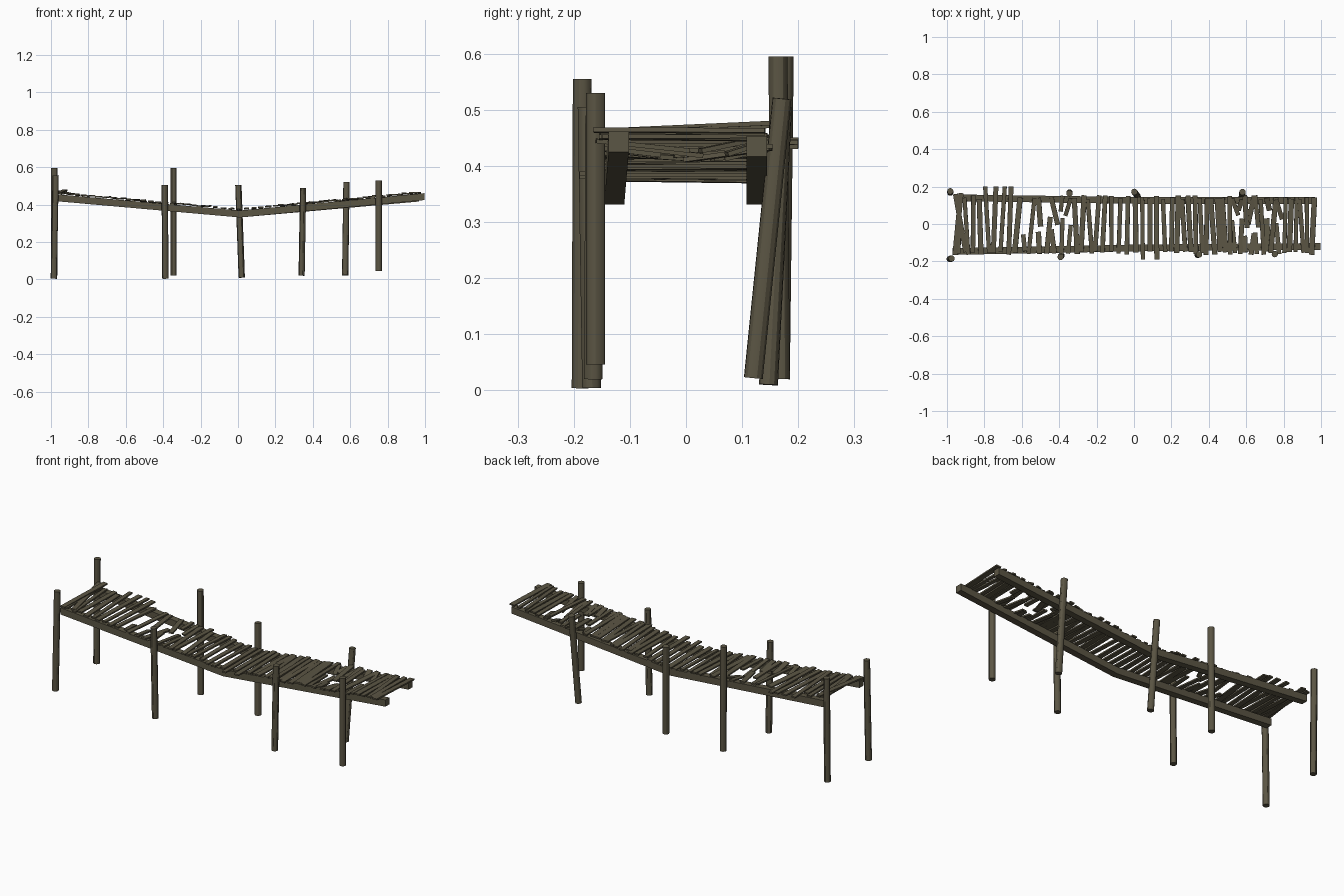
import bpy, bmesh, math, random
from mathutils import Vector, Matrix

old = bpy.data.objects.get("Cube")
if old:
    bpy.data.objects.remove(old, do_unlink=True)
rng = random.Random(7)

wood = bpy.data.materials.new("weathered wood")
wood.use_nodes = True
colour = (0.105, 0.092, 0.058, 1)
wood.diffuse_color = colour
wood.node_tree.nodes["Principled BSDF"].inputs["Base Color"].default_value = colour


def finish(name, bm):
    bmesh.ops.recalc_face_normals(bm, faces=bm.faces)
    mesh = bpy.data.meshes.new(name)
    bm.to_mesh(mesh)
    bm.free()
    mesh.materials.append(wood)
    ob = bpy.data.objects.new(name, mesh)
    bpy.context.collection.objects.link(ob)
    return ob


def post(name, foot, head, radius=0.017):
    foot, head = Vector(foot), Vector(head)
    axis = head - foot
    bm = bmesh.new()
    bmesh.ops.create_cone(bm, cap_ends=True, segments=12, radius1=radius,
                          radius2=radius, depth=axis.length)
    turn = axis.to_track_quat('Z', 'Y').to_matrix().to_4x4()
    bm.transform(Matrix.Translation((foot + head) / 2) @ turn)
    ob = finish(name, bm)
    bpy.ops.object.select_all(action='DESELECT')
    ob.select_set(True)
    bpy.context.view_layer.objects.active = ob
    bpy.ops.object.shade_smooth_by_angle()


def rail(name, stations, width=0.036, height=0.037):
    # Square beam swept through the stations
    bm = bmesh.new()
    rings = []
    for x, y, z in stations:
        rings.append([bm.verts.new((x, y + a * width / 2, z + b * height / 2))
                      for a, b in ((-1, -1), (1, -1), (1, 1), (-1, 1))])
    for r, s in zip(rings, rings[1:]):
        for i in range(4):
            j = (i + 1) % 4
            bm.faces.new((r[i], r[j], s[j], s[i]))
    bm.faces.new(rings[0])
    bm.faces.new(rings[-1])
    finish(name, bm)


def board(bm, a, b, width, thick=0.008, roll=0.0):
    # One thin plank between two end points
    a, b = Vector(a), Vector(b)
    along = (b - a).normalized()
    side = along.cross(Vector((0, 0, 1))).normalized()
    up = side.cross(along)
    basis = Matrix((side, along, up)).transposed().to_4x4()
    m = (Matrix.Translation((a + b) / 2) @ basis @ Matrix.Rotation(roll, 4, 'Y')
         @ Matrix.Diagonal((width, (b - a).length, thick, 1)))
    bmesh.ops.create_cube(bm, size=1, matrix=m)


# Leaning posts on both sides
post("front_post_1", (-0.985, -0.187, 0.004), (-0.975, -0.185, 0.555))
post("front_post_2", (-0.388, -0.168, 0.004), (-0.392, -0.176, 0.505))
post("front_post_3", (0.34, -0.165, 0.02), (0.348, -0.163, 0.49))
post("front_post_4", (0.753, -0.161, 0.046), (0.753, -0.161, 0.53))
post("back_post_1", (-0.982, 0.168, 0.02), (-0.982, 0.175, 0.595))
post("back_post_2", (-0.345, 0.168, 0.02), (-0.345, 0.164, 0.595))
post("back_post_3", (0.02, 0.147, 0.01), (0.002, 0.172, 0.505))
post("back_post_4", (0.573, 0.12, 0.022), (0.58, 0.171, 0.52))

# Sagging side beams
rail("front_beam", [(-0.97, -0.147, 0.437), (0.01, -0.128, 0.35), (0.998, -0.12, 0.443)])
rail("back_beam", [(-0.95, 0.14, 0.435), (0.01, 0.126, 0.35), (0.967, 0.126, 0.435)])


def deck_height(x):
    return 0.369 + abs(x - 0.01) * (0.094 if x > 0 else 0.09)


# Deck: spacing, skew and breakage change along the bridge
deck = bmesh.new()
x = -0.935
while x < 0.962:
    low, high = -0.155 + rng.uniform(-0.01, 0.01), 0.142 + rng.uniform(-0.012, 0.012)
    if -0.82 < x < -0.66:
        high = 0.2
    if -0.13 < x < 0.18 and rng.random() < 0.5:
        low = -0.19
    ragged = -0.65 < x < -0.33 or 0.54 < x < 0.78
    dense = x > 0.19
    skew = rng.uniform(-0.012, 0.012) * (1.8 if ragged else 1)
    width = rng.uniform(0.021, 0.029)
    z = deck_height(x) + 0.003
    za, zb = z + rng.uniform(0, 0.006), z + rng.uniform(0, 0.006)
    roll = rng.uniform(-0.12, 0.12)
    if ragged and rng.random() < 0.65:
        # Snapped plank with drooping stubs
        gap = rng.uniform(-0.06, 0.06)
        board(deck, (x, low, za), (x + skew, gap - 0.01, z - rng.uniform(0.005, 0.022)),
              width, roll=roll)
        if rng.random() < 0.75:
            board(deck, (x - skew, gap + rng.uniform(0.01, 0.04), z - rng.uniform(0.005, 0.02)),
                  (x + skew, high, zb), width, roll=roll)
    else:
        board(deck, (x - skew, low, za), (x + skew, high, zb), width, roll=roll)
    x += rng.uniform(0.027, 0.033) if dense else rng.uniform(0.034, 0.044)

# Loose planks lying askew at the raised end
board(deck, (-0.957, -0.165, 0.462), (-0.925, 0.165, 0.477), 0.028)
board(deck, (-0.90, -0.15, 0.458), (-0.955, 0.16, 0.472), 0.026)
finish("deck_planks", deck)
